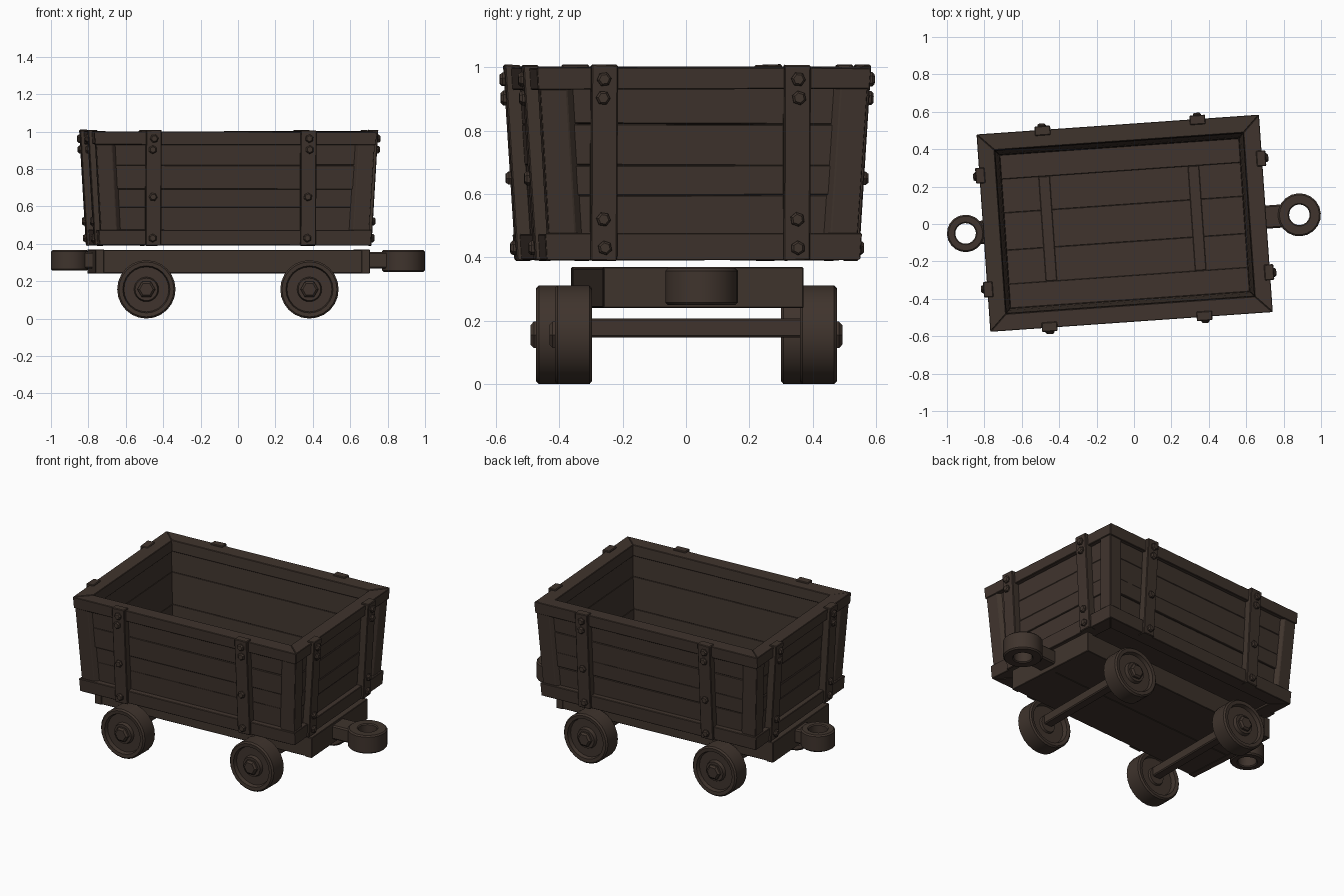
import bpy, bmesh, math, random
from mathutils import Vector, Matrix

if "Cube" in bpy.data.objects:
    bpy.data.objects.remove(bpy.data.objects["Cube"])

random.seed(4)
ROT = Matrix.Translation((-0.05, 0.004, 0)) @ Matrix.Rotation(math.radians(4), 4, 'Z')
wood = bpy.data.materials.new("dark_brown_wood")
wood.diffuse_color = (0.050, 0.034, 0.026, 1)
wood.use_nodes = True
wood.node_tree.nodes["Principled BSDF"].inputs["Base Color"].default_value = wood.diffuse_color


def finish(bm, name, bevel=0.0, smooth=False, place=ROT):
    bmesh.ops.recalc_face_normals(bm, faces=bm.faces)
    me = bpy.data.meshes.new(name)
    bm.to_mesh(me)
    bm.free()
    me.materials.append(wood)
    ob = bpy.data.objects.new(name, me)
    bpy.context.collection.objects.link(ob)
    ob.matrix_world = place
    if bevel:
        m = ob.modifiers.new("bevel", 'BEVEL')
        m.width, m.segments, m.limit_method = bevel, 1, 'ANGLE'
    if smooth:
        bpy.ops.object.select_all(action='DESELECT')
        ob.select_set(True)
        bpy.context.view_layer.objects.active = ob
        bpy.ops.object.shade_smooth_by_angle(angle=math.radians(35))
    return ob


def hexa(bm, pts):
    v = [bm.verts.new(p) for p in pts]
    for f in ((0, 1, 2, 3), (4, 5, 6, 7), (0, 1, 5, 4), (1, 2, 6, 5), (2, 3, 7, 6), (3, 0, 4, 7)):
        bm.faces.new([v[i] for i in f])


def box(bm, x0, x1, y0, y1, z0, z1):
    hexa(bm, [(x, y, z) for z in (z0, z1) for x, y in ((x0, y0), (x1, y0), (x1, y1), (x0, y1))])


def lathe(bm, profile, n, matrix, closed):
    """Revolve (radius, height) points around local z."""
    rings = []
    for r, h in profile:
        if r == 0:
            rings.append([bm.verts.new(matrix @ Vector((0, 0, h)))] * n)
        else:
            rings.append([bm.verts.new(matrix @ Vector((r * math.cos(2 * math.pi * i / n),
                          r * math.sin(2 * math.pi * i / n), h))) for i in range(n)])
    for k in range(len(rings) - (0 if closed else 1)):
        a, b = rings[k], rings[(k + 1) % len(rings)]
        for i in range(n):
            j = (i + 1) % n
            bm.faces.new(list(dict.fromkeys((a[i], a[j], b[j], b[i]))))


# Tapered tub: point on one of four walls
def wall_point(side, k, c, z, out):
    t = (z - 0.39) / 0.61
    w, l = 0.490 + 0.039 * t + out, 0.721 + 0.036 * t + out
    if side < 2:
        u, s = k * l + c, (-1, 1)[side]
        return Vector((u, s * w, z))
    u, s = k * w + c, (1, -1)[side - 2]
    return Vector((s * l, u, z))


def wall_board(bm, side, ua, ub, z0, z1, o0, o1, wob=0.0):
    """Board on a wall; ua and ub are (share of half length, shift)."""
    pts = []
    for z in (z0, z1):
        for (k, c), o in ((ua, o0), (ub, o0), (ub, o1), (ua, o1)):
            p = wall_point(side, k, c, z, o)
            p.z += random.uniform(-wob, wob)
            pts.append(p)
    hexa(bm, pts)


SIDES = ("front", "back", "right", "left")
SHIFT = (-0.024, 0.012, -0.01, 0.003)
SEAMS = (0.46, 0.595, 0.69, 0.82, 0.94)
for s, label in enumerate(SIDES):
    # Recessed planks with a solid inner lining
    bm = bmesh.new()
    for z0, z1 in zip(SEAMS, SEAMS[1:]):
        d = random.uniform(-0.004, 0.004)
        wall_board(bm, s, (-1, 0.03), (1, -0.03), z0, z1, -0.06, -0.026 + d, 0.003)
    finish(bm, label + "_planks", 0.003)
    bm = bmesh.new()
    for z0, z1 in ((0.40, 0.60), (0.60, 0.80), (0.80, 0.95)):
        wall_board(bm, s, (-1, 0), (1, 0), z0, z1, -0.082, -0.05)
    finish(bm, label + "_lining", 0.002)
    # Frame: bottom board, top rail, corner posts
    bm = bmesh.new()
    wall_board(bm, s, (-1, 0), (1, 0), 0.392, 0.475, -0.085, 0.006, 0.002)
    wall_board(bm, s, (-1, 0), (1, 0), 0.93, 1.0, -0.09, 0.0, 0.003)
    for e in (-1, 1):
        wall_board(bm, s, (e, 0), (e, -e * 0.085), 0.47, 0.935, -0.06, -0.006)
    finish(bm, label + "_frame", 0.003)
    # Vertical straps
    bm = bmesh.new()
    spots = [SHIFT[s] + e * (0.415 if s < 2 else 0.305) for e in (-1, 1)]
    for c in spots:
        wall_board(bm, s, (0, c - 0.042), (0, c + 0.042), 0.39, 1.008, -0.03, 0.02, 0.002)
    finish(bm, label + "_straps", 0.004)
    # Bolts
    bm = bmesh.new()
    normal = Vector(((0, -1, 0), (0, 1, 0), (1, 0, 0), (-1, 0, 0))[s])
    for c in spots:
        for z in (0.962, 0.903, 0.65 if s < 2 else 0.52, 0.43):
            p = wall_point(s, 0, c + random.uniform(-0.006, 0.006), z, 0.015)
            m = Matrix.Translation(p) @ normal.to_track_quat('Z', 'Y').to_matrix().to_4x4() \
                @ Matrix.Rotation(random.random(), 4, 'Z')
            lathe(bm, [(0.023, 0), (0.023, 0.013), (0.016, 0.021), (0, 0.021)], 6, m, False)
    finish(bm, label + "_bolts")

# Tub floor planks with raised edge and cross boards
bm = bmesh.new()
for y0, y1 in ((-0.43, -0.1), (-0.1, 0.1), (0.1, 0.43)):
    box(bm, -0.66, 0.66, y0, y1, 0.405, 0.43)
finish(bm, "tub_floor", 0.002)
bm = bmesh.new()
for e in (-1, 1):
    box(bm, -0.66, 0.66, e * 0.28, e * 0.42, 0.42, 0.442)
for x in (-0.412, 0.388):
    box(bm, x - 0.03, x + 0.03, -0.28, 0.28, 0.42, 0.440)
finish(bm, "floor_battens", 0.003)

# Chassis slab with end beams
bm = bmesh.new()
for y0 in (-0.312, 0.0):
    box(bm, -0.70, 0.70, y0, y0 + 0.312, 0.242, 0.366)
for e in (-1, 1):
    box(bm, e * 0.69, e * 0.735, -0.316, 0.316, 0.24, 0.37)
finish(bm, "chassis", 0.003)

# Couplings: neck block and ring at each end
for label, x, y, r, z0, z1, nx in (("right", 0.935, -0.02, 0.115, 0.25, 0.366, 0.72),
                                   ("left", -0.852, 0.005, 0.100, 0.257, 0.366, -0.72)):
    sgn = 1 if x > 0 else -1
    bm = bmesh.new()
    box(bm, nx, x - sgn * 0.07, y - 0.062, y + 0.062, 0.268, 0.356)
    finish(bm, label + "_coupling_neck", 0.008)
    bm = bmesh.new()
    prof = [(0.055, z0 + 0.006), (0.061, z0), (r - 0.008, z0), (r, z0 + 0.008),
            (r, z1 - 0.008), (r - 0.008, z1), (0.061, z1), (0.055, z1 - 0.006)]
    lathe(bm, prof, 20, Matrix.Translation((x, y, 0)), True)
    finish(bm, label + "_coupling_ring", smooth=True)

# Axles, wheels and hub nuts; each axle stands straight across, not turned with the tub
WHEEL = [(0, 0.35), (0.05, 0.35), (0.055, 0.362), (0.12, 0.362), (0.126, 0.332), (0.147, 0.328),
         (0.156, 0.336), (0.156, 0.436), (0.147, 0.445), (0.126, 0.443), (0.120, 0.420),
         (0.066, 0.420), (0.060, 0.440), (0, 0.440)]
for label, x, y in (("rear", -0.490, -0.028), ("fore", 0.382, 0.031)):
    place = Matrix.Translation((x, y, 0))
    bm = bmesh.new()
    box(bm, -0.03, 0.03, -0.36, 0.36, 0.147, 0.208)
    finish(bm, label + "_axle", 0.006, place=place)
    for side, e in (("front", -1), ("back", 1)):
        m = Matrix.Translation((0, 0, 0.156)) @ Matrix.Rotation(-e * math.pi / 2, 4, 'X')
        bm = bmesh.new()
        lathe(bm, WHEEL, 24, m, False)
        finish(bm, f"{label}_{side}_wheel", smooth=True, place=place)
        bm = bmesh.new()
        lathe(bm, [(0.048, 0.435), (0.048, 0.452), (0.036, 0.462), (0, 0.462)], 6, m, False)
        finish(bm, f"{label}_{side}_hub_nut", place=place)
